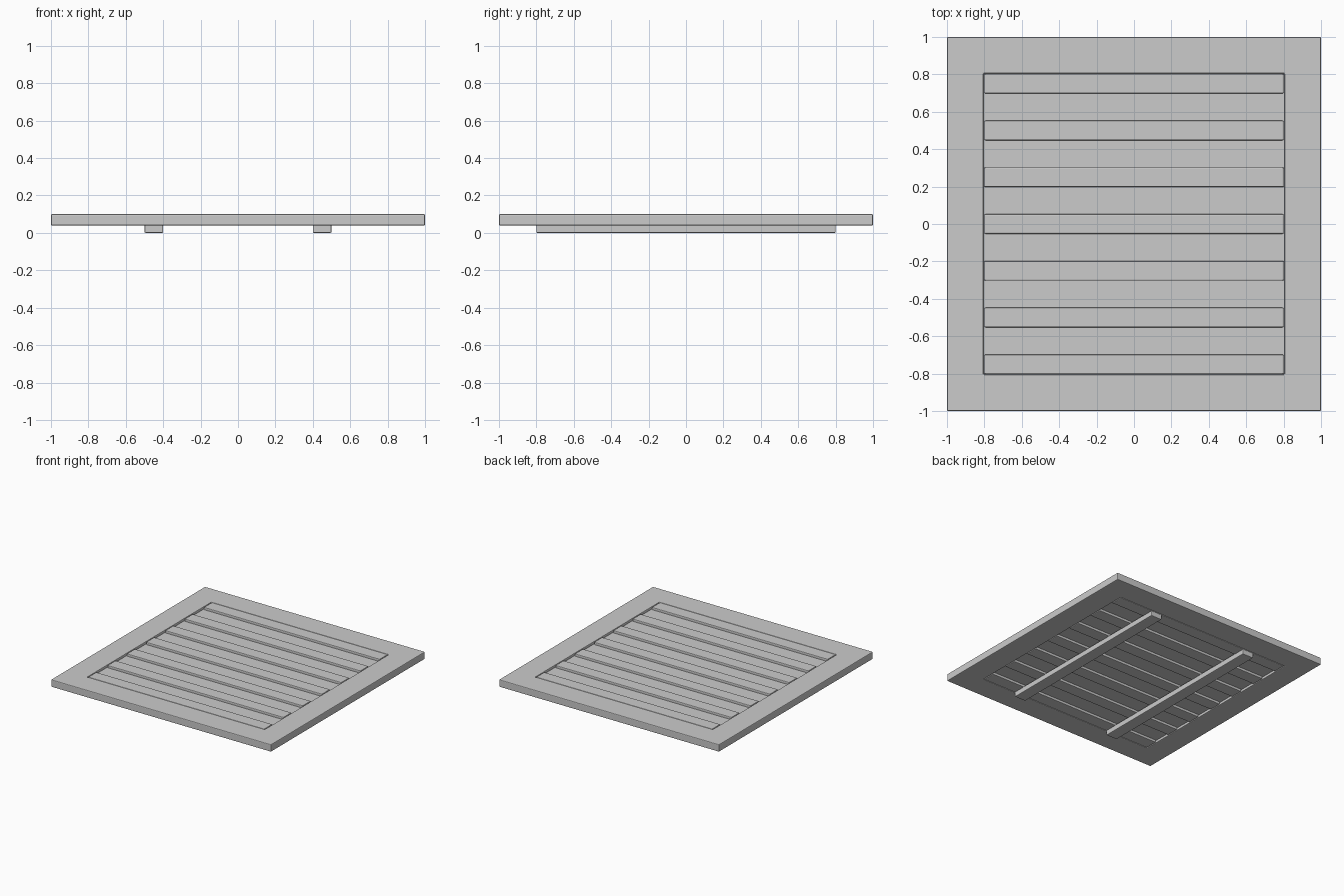
import bpy
import bmesh

if "Cube" in bpy.data.objects:
    bpy.data.objects.remove(bpy.data.objects["Cube"], do_unlink=True)

# Single grey finish
grey = bpy.data.materials.new("plain grey")
grey.use_nodes = True
colour = (0.6, 0.6, 0.6, 1)
grey.diffuse_color = colour
grey.node_tree.nodes["Principled BSDF"].inputs["Base Color"].default_value = colour


def finish(name, bm, bevel):
    mesh = bpy.data.meshes.new(name)
    bmesh.ops.recalc_face_normals(bm, faces=bm.faces)
    bm.to_mesh(mesh)
    bm.free()
    mesh.materials.append(grey)
    obj = bpy.data.objects.new(name, mesh)
    bpy.context.collection.objects.link(obj)
    if bevel:
        mod = obj.modifiers.new("soft edges", "BEVEL")
        mod.width = bevel
        mod.segments = 2
    return obj


def box(name, centre, size, bevel=0.0):
    bm = bmesh.new()
    bmesh.ops.create_cube(bm, size=1)
    bmesh.ops.scale(bm, vec=size, verts=bm.verts)
    bmesh.ops.translate(bm, vec=centre, verts=bm.verts)
    return finish(name, bm, bevel)


# Square frame with a square opening
BOTTOM, TOP, OUTER, INNER = 0.04, 0.1, 1.0, 0.805
corners = [(-1, -1), (1, -1), (1, 1), (-1, 1)]
bm = bmesh.new()
rings = [[bm.verts.new((x * r, y * r, z)) for x, y in corners]
         for r, z in ((OUTER, BOTTOM), (OUTER, TOP), (INNER, TOP), (INNER, BOTTOM))]
for k in range(4):
    a, b = rings[k], rings[(k + 1) % 4]
    for i in range(4):
        j = (i + 1) % 4
        bm.faces.new((a[i], a[j], b[j], b[i]))
finish("frame", bm, 0.006)

# Thin panel closing the opening, recessed on both sides
box("panel", (0, 0, 0.07), (1.62, 1.62, 0.02))

# Evenly spaced slats across the opening
for i in range(7):
    box(f"slat_{i + 1}", (0, (i - 3) * 0.25, 0.07), (1.6, 0.105, 0.06), 0.006)

# Two support rails underneath
for name, x in (("left_rail", 0.45), ("right_rail", -0.45)):
    box(name, (x, 0, 0.0225), (0.1, 1.6, 0.045), 0.006)
